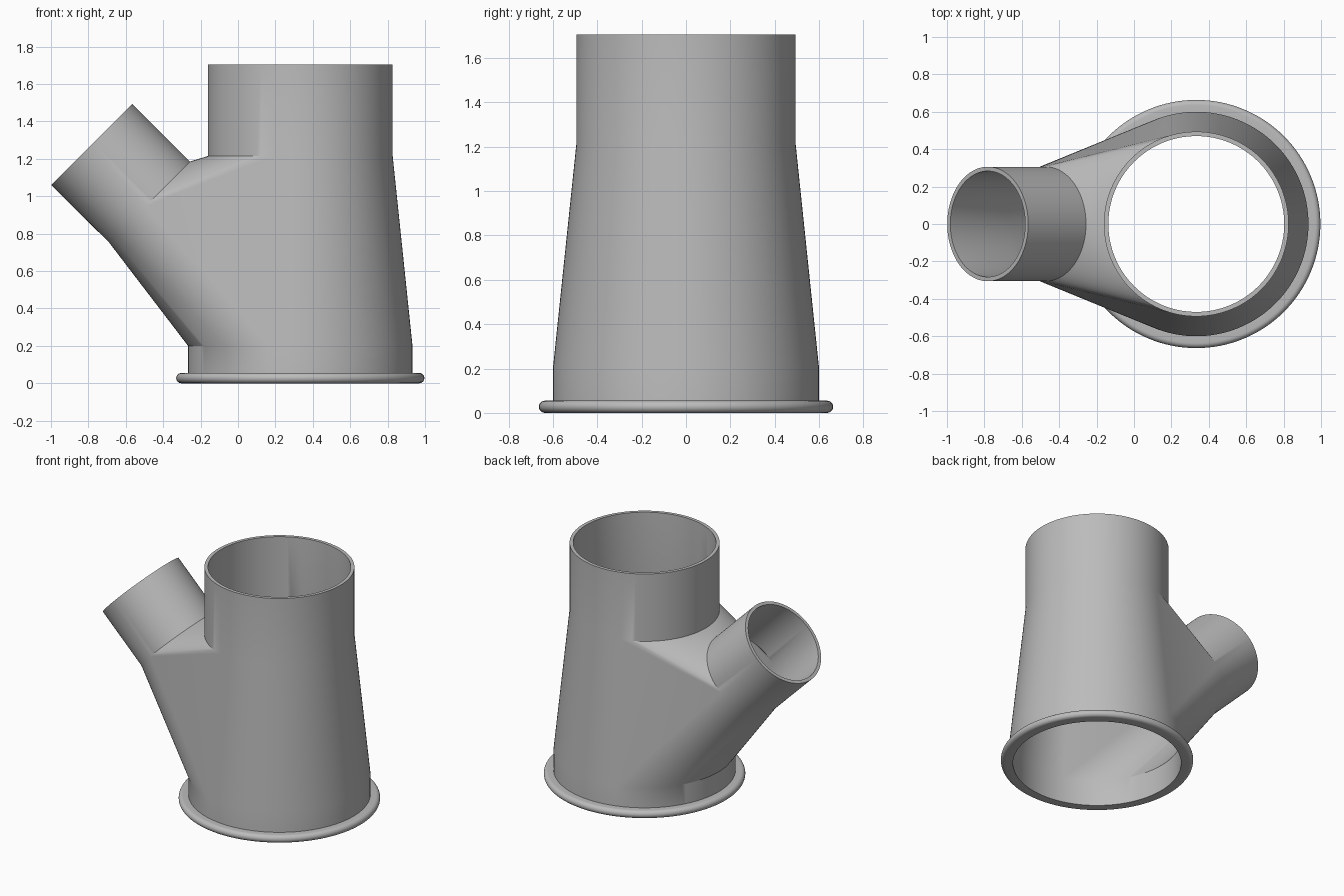
import bpy, bmesh, math
from mathutils import Vector, Matrix

SEG = 128
AXIS_X = 0.333          # centre line of the main pipe

cube = bpy.data.objects.get("Cube")
if cube:
    bpy.data.objects.remove(cube, do_unlink=True)

metal = bpy.data.materials.new("galvanised grey")
metal.use_nodes = True
grey = (0.5, 0.5, 0.5, 1)
metal.diffuse_color = grey
metal.node_tree.nodes["Principled BSDF"].inputs["Base Color"].default_value = grey


def ring(bm, centre, radius, tilt=0.0):
    """Circle of vertices, tilted about the y axis."""
    turn = Matrix.Rotation(tilt, 3, 'Y')
    angles = [2 * math.pi * i / SEG for i in range(SEG)]
    return [bm.verts.new(Vector(centre) + turn @ Vector(
        (radius * math.cos(a), radius * math.sin(a), 0))) for a in angles]


def bridge(bm, a, b):
    for i in range(SEG):
        j = (i + 1) % SEG
        bm.faces.new((a[i], a[j], b[j], b[i]))


def skin(bm, r_base, r_top, r_branch):
    """Tapered body wrapped round three openings, with a tube on each."""
    tilt = -math.pi / 4
    sockets = [ring(bm, (AXIS_X, 0, 0.2), r_base),
               ring(bm, (AXIS_X, 0, 1.215), r_top),
               ring(bm, (-0.473, 0, 0.969), r_branch, tilt)]
    ends = [ring(bm, (AXIS_X, 0, 0), r_base),
            ring(bm, (AXIS_X, 0, 1.705), r_top),
            ring(bm, (-0.782, 0, 1.276), r_branch, tilt)]
    bmesh.ops.convex_hull(bm, input=[v for s in sockets for v in s])
    # open the three sockets
    owner = {v: k for k, s in enumerate(sockets) for v in s}
    caps = [f for f in bm.faces if all(v in owner for v in f.verts)
            and len({owner[v] for v in f.verts}) == 1]
    bmesh.ops.delete(bm, geom=caps, context='FACES')
    for s, e in zip(sockets, ends):
        bridge(bm, s, e)
    return ends


def finish(bm, name):
    bmesh.ops.recalc_face_normals(bm, faces=bm.faces[:])
    mesh = bpy.data.meshes.new(name)
    bm.to_mesh(mesh)
    bm.free()
    mesh.materials.append(metal)
    obj = bpy.data.objects.new(name, mesh)
    bpy.context.collection.objects.link(obj)
    bpy.ops.object.select_all(action='DESELECT')
    obj.select_set(True)
    bpy.context.view_layer.objects.active = obj
    bpy.ops.object.shade_smooth_by_angle(angle=math.radians(30))


# Hollow branching pipe: outer skin, inner skin and the rims joining them
bm = bmesh.new()
outer = skin(bm, 0.6, 0.494, 0.306)
inner = skin(bm, 0.58, 0.47, 0.283)
for o, i in zip(outer, inner):
    bridge(bm, o, i)
finish(bm, "branch_pipe")

# Rolled flange round the foot
bm = bmesh.new()
half = 0.0275
profile = [(0.6, 0)]
for k in range(13):
    a = -math.pi / 2 + math.pi * k / 12
    profile.append((0.636 + half * math.cos(a), half + half * math.sin(a)))
profile.append((0.6, 2 * half))
rings = [ring(bm, (AXIS_X, 0, z), r) for r, z in profile]
for a, b in zip(rings, rings[1:] + rings[:1]):
    bridge(bm, a, b)
finish(bm, "foot_flange")
